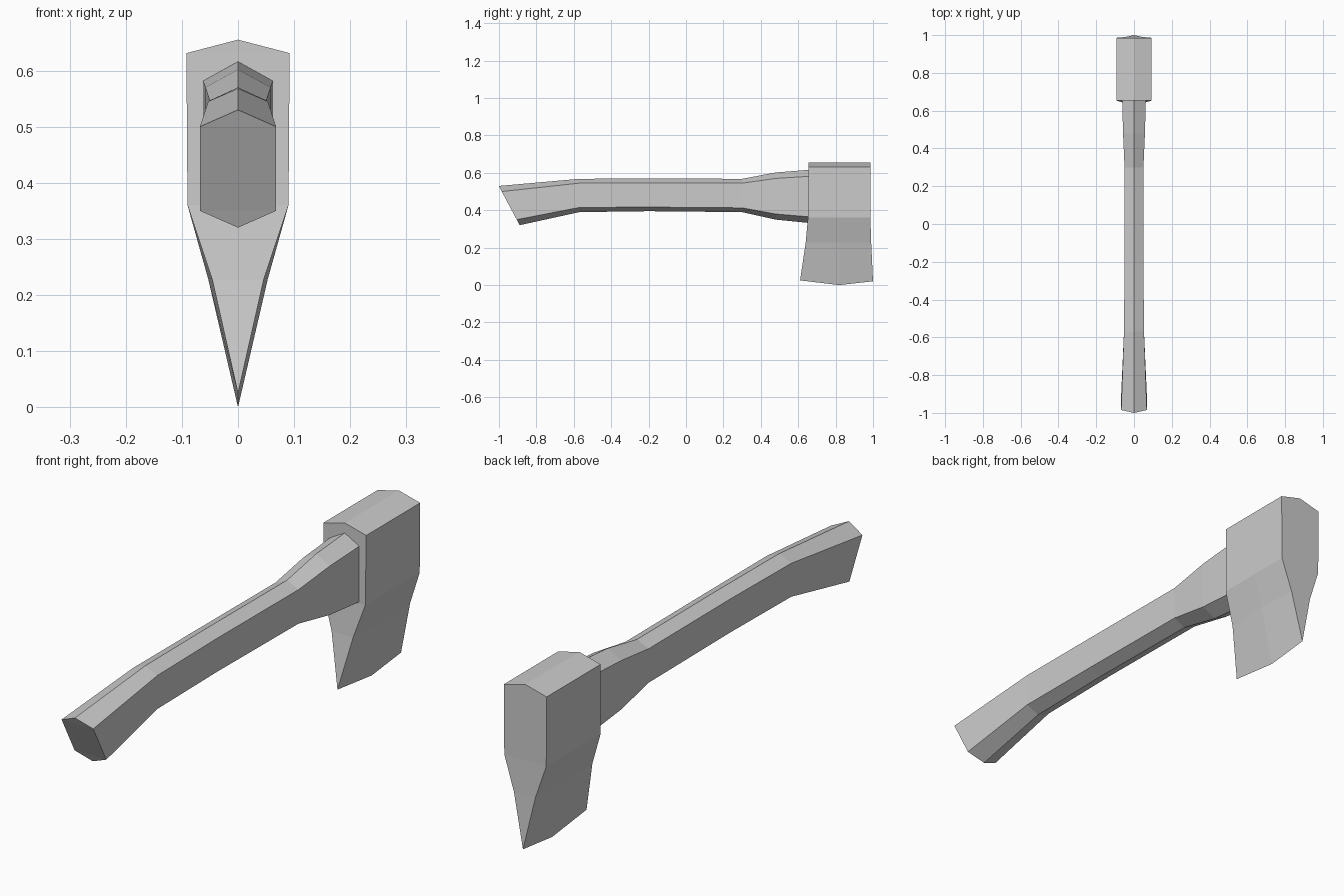
import bpy
import bmesh

cube = bpy.data.objects.get("Cube")
if cube:
    bpy.data.objects.remove(cube, do_unlink=True)

GREY = (0.6, 0.6, 0.6, 1.0)
mat = bpy.data.materials.new("plain grey")
mat.use_nodes = True
mat.diffuse_color = GREY
bsdf = mat.node_tree.nodes["Principled BSDF"]
bsdf.inputs["Base Color"].default_value = GREY
bsdf.inputs["Roughness"].default_value = 0.8


def loft(name, sections):
    """Skin mirrored sections; each is a list of (half width, y, z) from top to bottom."""
    bm = bmesh.new()
    rings = []
    for section in sections:
        right = [bm.verts.new(p) for p in section]
        left = [bm.verts.new((-x, y, z)) for x, y, z in section[1:-1]]
        rings.append(right + left[::-1])
    count = len(rings[0])
    for a, b in zip(rings, rings[1:]):
        for i in range(count):
            j = (i + 1) % count
            bm.faces.new((a[i], a[j], b[j], b[i]))
    # End caps, filled in level strips so bent ends stay crisp
    last = len(sections[0]) - 1
    for ring in (rings[0], rings[-1]):
        for i in range(last):
            strip = [ring[i], ring[i + 1], ring[-i - 1], ring[-i % count]]
            bm.faces.new(list(dict.fromkeys(strip)))
    bmesh.ops.recalc_face_normals(bm, faces=bm.faces)
    mesh = bpy.data.meshes.new(name)
    bm.to_mesh(mesh)
    bm.free()
    mesh.materials.append(mat)
    obj = bpy.data.objects.new(name, mesh)
    bpy.context.collection.objects.link(obj)
    return obj


def hexagon(y, half_width, top, upper, lower, bottom):
    return [(0, y, top), (half_width, y, upper), (half_width, y, lower), (0, y, bottom)]


# Handle: slanted butt, slim grip, flared neck
butt = [(0, -1.0, 0.53), (0.068, -0.985, 0.5), (0.068, -0.905, 0.35), (0, -0.89, 0.32)]
loft("handle", [
    butt,
    hexagon(-0.57, 0.053, 0.568, 0.545, 0.415, 0.39),
    hexagon(-0.2, 0.05, 0.57, 0.547, 0.417, 0.395),
    hexagon(0.3, 0.05, 0.568, 0.545, 0.413, 0.39),
    hexagon(0.48, 0.058, 0.602, 0.57, 0.38, 0.35),
    hexagon(0.68, 0.063, 0.618, 0.583, 0.363, 0.33),
])


# Axe head: ridged block tapering to a curved cutting edge
def head_section(ys, cheek, edge_z):
    widths = (0, 0.092, 0.09, cheek, 0)
    heights = (0.655, 0.631, 0.36, 0.228, edge_z)
    return list(zip(widths, ys, heights))


loft("axe_head", [
    head_section((0.655, 0.655, 0.652, 0.64, 0.61), 0.046, 0.025),
    head_section((0.82, 0.82, 0.82, 0.82, 0.82), 0.053, 0.0),
    head_section((0.986, 0.986, 0.986, 0.99, 1.0), 0.046, 0.02),
])
